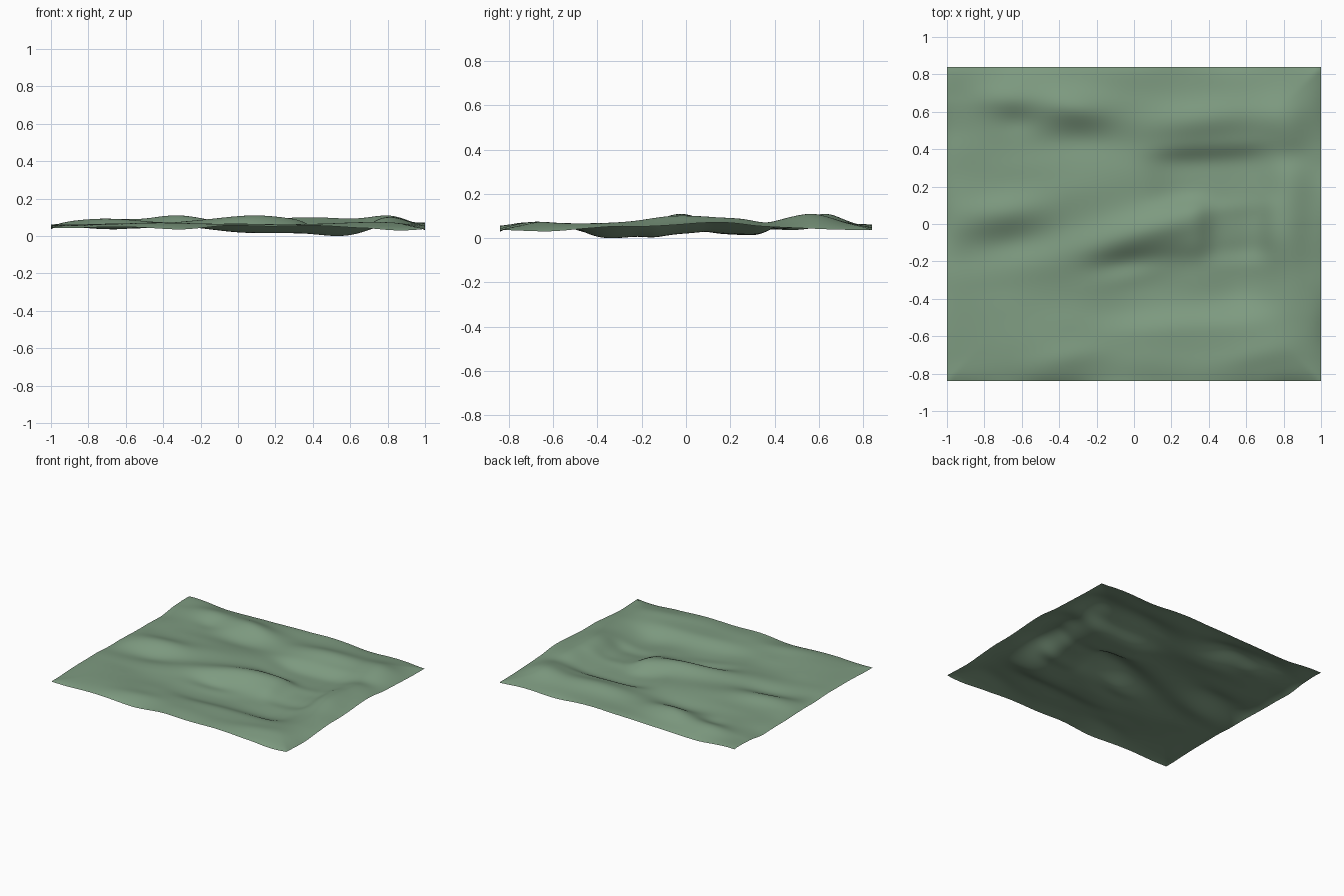
import bpy
import bmesh
import math
from mathutils import Vector, noise

default_cube = bpy.data.objects.get("Cube")
if default_cube:
    bpy.data.objects.remove(default_cube, do_unlink=True)

HALF_X, HALF_Y = 1.0, 0.84
BASE = 0.072

# Landforms: centre x, centre y, spread along, spread across, height, tilt
rounded_forms = [
    # north ridges
    (-0.33, 0.63, 0.21, 0.1, 0.048, -0.15),
    (-0.68, 0.67, 0.17, 0.08, 0.022, 0),
    (0.4, 0.57, 0.35, 0.1, 0.034, 0.1),
    # middle ridge
    (0.08, -0.03, 0.34, 0.1, 0.047, 0.25),
    # west ridge
    (-0.7, 0.07, 0.28, 0.1, 0.028, 0.2),
    # east rampart and its crests
    (0.83, 0.12, 0.12, 0.5, 0.03, 0),
    (0.8, 0.57, 0.15, 0.12, 0.025, 0),
    (0.8, -0.05, 0.11, 0.14, 0.013, 0),
    # small front humps
    (0.65, -0.7, 0.2, 0.07, 0.01, 0.2),
    (-0.35, -0.71, 0.2, 0.07, 0.01, 0.2),
    (0, -0.27, 0.2, 0.06, 0.01, 0.2),
    # hollows
    (0.57, -0.34, 0.18, 0.15, -0.025, 0),
    (-0.06, -0.2, 0.17, 0.07, -0.012, 0.2),
    (-0.3, 0.44, 0.35, 0.1, -0.025, 0),
    (-0.62, 0.54, 0.11, 0.07, -0.013, 0),
    (-0.65, -0.11, 0.28, 0.1, -0.026, 0.2),
    (-0.5, -0.38, 0.3, 0.14, -0.018, 0),
    (0.84, 0.36, 0.1, 0.07, -0.012, 0),
]
# Broad flat forms with steep sides: basin, trough, linking valley
shelves = [
    (0.25, -0.33, 0.46, 0.18, -0.047, 0.08),
    (0.42, 0.25, 0.31, 0.14, -0.05, 0.05),
    (0.54, -0.02, 0.17, 0.16, -0.045, 0),
]


def landform(x, y, form, power):
    """Height of one tilted landform; a higher power flattens its top."""
    cx, cy, along, across, height, tilt = form
    dx, dy = x - cx, y - cy
    u = dx * math.cos(tilt) + dy * math.sin(tilt)
    v = dy * math.cos(tilt) - dx * math.sin(tilt)
    return height * math.exp(-abs(u / along) ** power - abs(v / across) ** power)


def terrain_height(x, y):
    relief = sum(landform(x, y, form, 2) for form in rounded_forms)
    relief += sum(landform(x, y, form, 4) for form in shelves)
    # Relief fades near the border, where the sheet droops and waves
    gap = min(HALF_X - abs(x), HALF_Y - abs(y))
    droop = math.exp(-gap / 0.06)
    ripple = noise.noise(Vector((x * 3, y * 6, 0.5)))
    wave = noise.noise(Vector((x * 3, y * 3, 4.5)))
    return BASE + relief * (1 - 0.5 * droop) + 0.006 * ripple + (0.03 * wave - 0.016) * droop


# Terrain sheet: a fine grid lifted by the landforms
bm = bmesh.new()
bmesh.ops.create_grid(bm, x_segments=120, y_segments=100, size=1)
for vert in bm.verts:
    vert.co.y *= HALF_Y
    vert.co.z = terrain_height(vert.co.x, vert.co.y)

# Rest the lowest point on the ground
low = min(vert.co.z for vert in bm.verts)
bmesh.ops.translate(bm, verts=bm.verts, vec=(0, 0, -low))
for face in bm.faces:
    face.smooth = True

mesh = bpy.data.meshes.new("terrain_sheet")
bm.to_mesh(mesh)
bm.free()
terrain = bpy.data.objects.new("terrain_sheet", mesh)
bpy.context.collection.objects.link(terrain)

# Muted grass green
green = bpy.data.materials.new("grass_green")
green.use_nodes = True
colour = (0.21, 0.33, 0.22, 1)
green.diffuse_color = colour
for node in green.node_tree.nodes:
    if node.type == "BSDF_PRINCIPLED":
        node.inputs["Base Color"].default_value = colour
mesh.materials.append(green)
